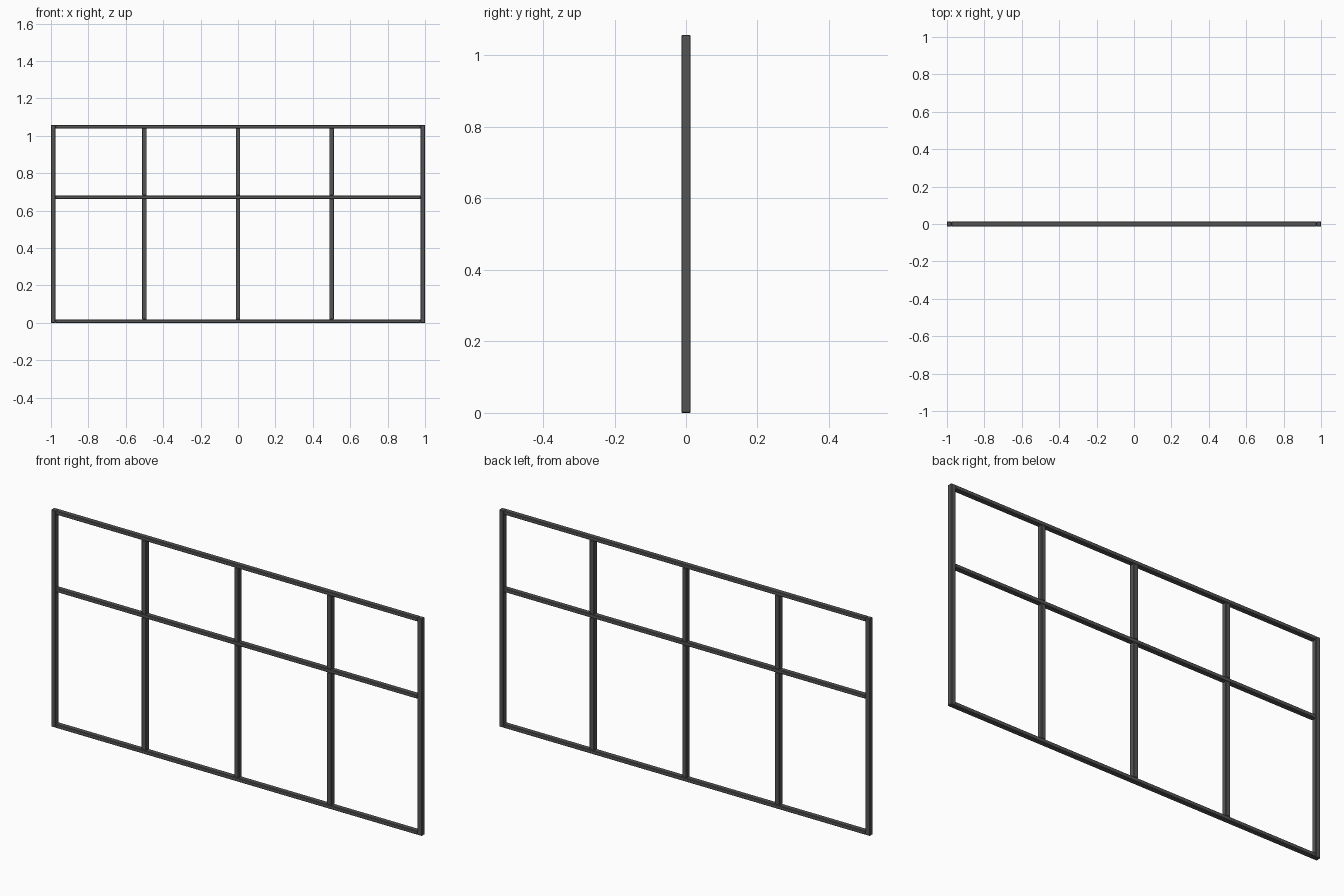
import bpy

if "Cube" in bpy.data.objects:
    bpy.data.objects.remove(bpy.data.objects["Cube"])

W = 0.024      # post width
R = 0.018      # rail height
D = 0.025      # frame depth
H = 1.058      # overall height
MID = 0.672    # middle rail centre height


def bar(name, size, loc):
    bpy.ops.mesh.primitive_cube_add(size=1, location=loc)
    ob = bpy.context.object
    ob.name = name
    ob.scale = size
    bpy.ops.object.transform_apply(location=False, rotation=False, scale=True)
    # narrow chamfer along the bar edges
    m = ob.modifiers.new("chamfer", 'BEVEL')
    m.width = 0.002
    m.segments = 1
    return ob


# outer posts, full height
for side, x in (("left", -1 + W / 2), ("right", 1 - W / 2)):
    bar(side + "_post", (W, D, H), (x, 0, H / 2))

# rails between the outer posts
for name, z in (("bottom_rail", R / 2), ("middle_rail", MID), ("top_rail", H - R / 2)):
    bar(name, (2 - 2 * W, D, R), (0, 0, z))

# inner posts, split by the middle rail
for i, x in enumerate((-0.5, 0, 0.5)):
    for part, z0, z1 in (("lower", R, MID - R / 2), ("upper", MID + R / 2, H - R)):
        bar(f"{part}_mullion_{i + 1}", (W, D, z1 - z0), (x, 0, (z0 + z1) / 2))

# dark grey finish
mat = bpy.data.materials.new("dark_metal")
mat.diffuse_color = (0.09, 0.09, 0.09, 1)
mat.use_nodes = True
mat.node_tree.nodes["Principled BSDF"].inputs["Base Color"].default_value = mat.diffuse_color
for ob in bpy.data.objects:
    ob.data.materials.append(mat)
